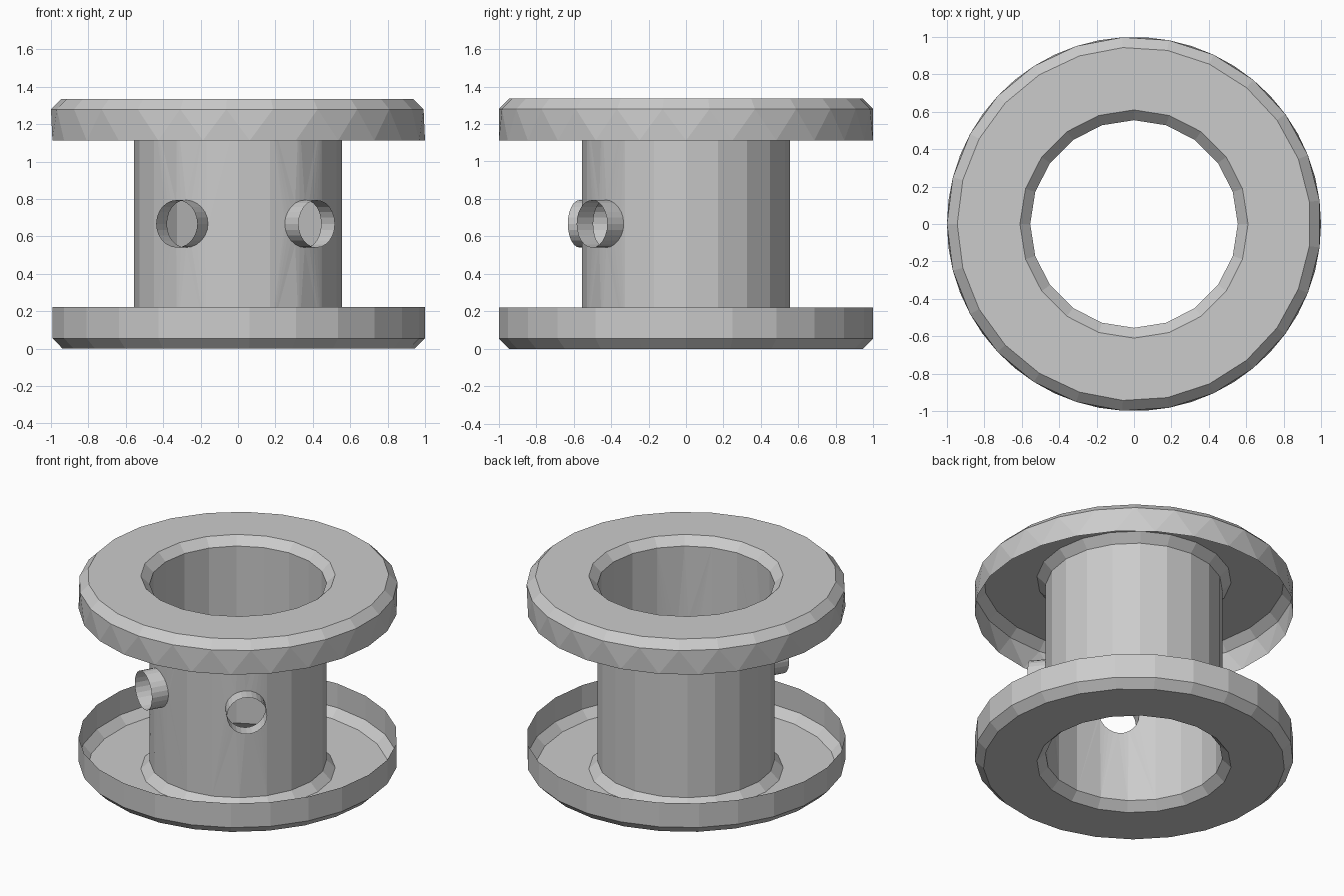
import bpy, bmesh
from math import sin, cos, pi, sqrt, asin, radians
from mathutils import Vector
from mathutils.geometry import delaunay_2d_cdt

if "Cube" in bpy.data.objects:
    bpy.data.objects.remove(bpy.data.objects["Cube"])

H = 1.335          # overall height
C = 0.055          # chamfer size
R = 0.555          # tube radius
N_OUT, N_IN = 25, 20
HOLE_R, HOLE_Z, HOLE_N = 0.127, H / 2, 24
HOLES = {"left_port": radians(-120), "right_port": radians(-50)}


def finish(bm, name):
    bmesh.ops.remove_doubles(bm, verts=bm.verts, dist=1e-4)
    bmesh.ops.recalc_face_normals(bm, faces=bm.faces)
    me = bpy.data.meshes.new(name)
    bm.to_mesh(me)
    bm.free()
    ob = bpy.data.objects.new(name, me)
    bpy.context.collection.objects.link(ob)
    return ob


def ring(bm, r, z, n, start=0.0):
    return [bm.verts.new((r * cos(start + 2 * pi * k / n), r * sin(start + 2 * pi * k / n), z))
            for k in range(n)]


def band(bm, a, b, triangles=False):
    n = len(a)
    for k in range(n):
        j = (k + 1) % n
        if triangles:
            bm.faces.new((a[k], a[j], b[k]))
            bm.faces.new((a[j], b[j], b[k]))
        else:
            bm.faces.new((a[k], a[j], b[j], b[k]))


def loop_edges(bm, vs):
    out = []
    for a, b in zip(vs, vs[1:] + vs[:1]):
        out.append(bm.edges.get((a, b)) or bm.edges.new((a, b)))
    return out


# Open thin flange: rim wall, outer chamfer, flat annulus, inner chamfer
def flange(name, z_open, z_cham, z_flat, offset):
    bm = bmesh.new()
    rim = ring(bm, 1.0, z_open, N_OUT)
    edge = ring(bm, 1.0, z_cham, N_OUT, offset)
    outer = ring(bm, 1.0 - C, z_flat, N_OUT, offset)
    inner = ring(bm, R + C, z_flat, N_IN)
    bore = ring(bm, R, z_cham, N_IN)
    band(bm, rim, edge, triangles=offset > 0)
    band(bm, edge, outer)
    band(bm, inner, bore)
    bmesh.ops.triangle_fill(bm, use_beauty=True, use_dissolve=False,
                            edges=loop_edges(bm, outer) + loop_edges(bm, inner))
    finish(bm, name)


flange("lower_flange", 0.222, C, 0.0, 0.0)
flange("upper_flange", 1.113, H - C, H, pi / N_OUT)


# Point of a port outline on the tube: sideways offset and height
def port_outline():
    return [(HOLE_R * cos(2 * pi * k / HOLE_N), HOLE_R * sin(2 * pi * k / HOLE_N))
            for k in range(HOLE_N)]


# Tube wall, laid out flat with the two port holes and then rolled up
pts, edges = [], []
for k in range(N_IN + 1):
    a = -1.5 * pi + 2 * pi * k / N_IN
    pts += [Vector((a * R, C)), Vector((a * R, H - C))]
    edges.append((2 * k, 2 * k + 1))
    if k:
        edges += [(2 * k - 2, 2 * k), (2 * k - 1, 2 * k + 1)]
for phi in HOLES.values():
    s = len(pts)
    pts += [Vector(((phi + asin(u / R)) * R, HOLE_Z + v)) for u, v in port_outline()]
    edges += [(s + k, s + (k + 1) % HOLE_N) for k in range(HOLE_N)]
flat, _, tris, *_ = delaunay_2d_cdt(pts, edges, [], 0, 1e-5)

bm = bmesh.new()
vs = [bm.verts.new((R * cos(p.x / R), R * sin(p.x / R), p.y)) for p in flat]
for t in tris:
    m = sum((flat[i] for i in t), Vector((0, 0))) / len(t)
    in_hole = any(sqrt((R * sin(m.x / R - phi)) ** 2 + (m.y - HOLE_Z) ** 2) < HOLE_R * 0.99
                  and cos(m.x / R - phi) > 0 for phi in HOLES.values())
    if not in_hole:
        bm.faces.new([vs[i] for i in t])
finish(bm, "tube_wall")

# Short open pipes standing out from the holes
for name, phi in HOLES.items():
    bm = bmesh.new()
    root, tip = [], []
    for u, v in port_outline():
        for lst, d in ((root, sqrt(R * R - u * u)), (tip, 0.655)):
            lst.append(bm.verts.new((d * cos(phi) - u * sin(phi),
                                     d * sin(phi) + u * cos(phi), HOLE_Z + v)))
    band(bm, root, tip)
    finish(bm, name)
